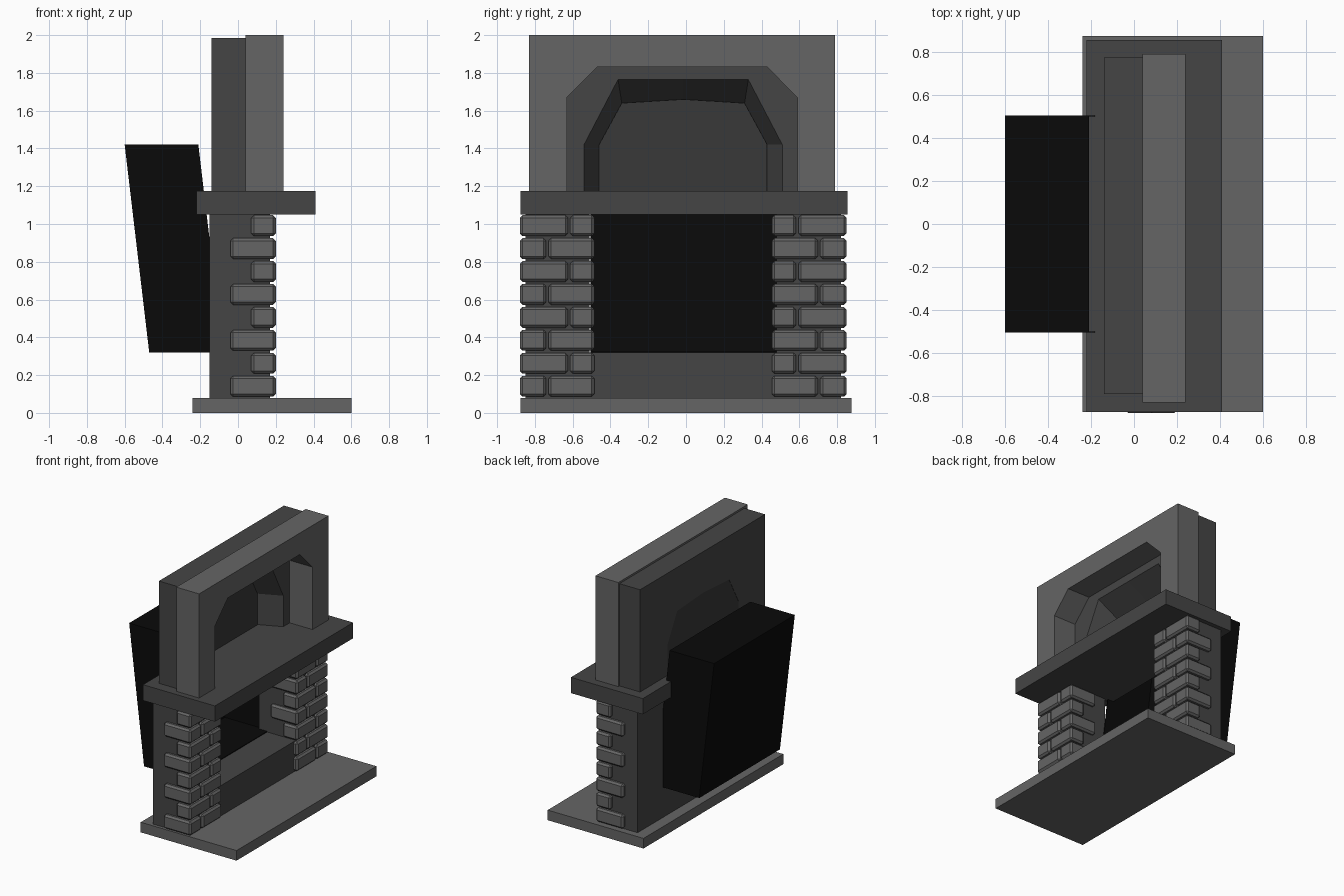
import bpy, bmesh

if "Cube" in bpy.data.objects:
    bpy.data.objects.remove(bpy.data.objects["Cube"])


def material(name, v):
    m = bpy.data.materials.new(name)
    m.diffuse_color = (v, v, v, 1)
    m.use_nodes = True
    m.node_tree.nodes["Principled BSDF"].inputs["Base Color"].default_value = m.diffuse_color
    return m


LIGHT = material("light_stone", 0.13)
DARK = material("dark_stone", 0.06)
NICHE = material("niche_stone", 0.04)
SOOT = material("soot", 0.003)
MID = -0.015  # y centre of the chimney breast


def finish(bm, name, mat):
    bmesh.ops.recalc_face_normals(bm, faces=bm.faces)
    me = bpy.data.meshes.new(name)
    bm.to_mesh(me)
    bm.free()
    me.materials.append(mat)
    ob = bpy.data.objects.new(name, me)
    bpy.context.collection.objects.link(ob)
    return ob


def add_box(bm, x0, x1, y0, y1, z0, z1):
    vs = bmesh.ops.create_cube(bm, size=1)["verts"]
    for v in vs:
        v.co.x = x1 if v.co.x > 0 else x0
        v.co.y = y1 if v.co.y > 0 else y0
        v.co.z = z1 if v.co.z > 0 else z0


def box(name, mat, *dims):
    bm = bmesh.new()
    add_box(bm, *dims)
    return finish(bm, name, mat)


def prism(name, mat, front, xf, back, xb):
    """Loft between two (y, z) outlines lying at x = xf and x = xb."""
    bm = bmesh.new()
    a = [bm.verts.new((xf, y, z)) for y, z in front]
    b = [bm.verts.new((xb, y, z)) for y, z in back]
    bm.faces.new(a)
    bm.faces.new(b[::-1])
    for i in range(len(a)):
        j = (i + 1) % len(a)
        bm.faces.new((a[i], b[i], b[j], a[j]))
    return finish(bm, name, mat)


def rect(y0, y1, z0, z1):
    return [(y0, z0), (y0, z1), (y1, z1), (y1, z0)]


# Base slab and mantel shelf
box("base_slab", LIGHT, -0.24, 0.60, -0.875, 0.875, 0, 0.08)
box("mantel", DARK, -0.22, 0.41, -0.875, 0.855, 1.05, 1.175)

# Masonry core: two pillars joined by a low hearth wall
core = rect(-0.85, 0.82, 0.08, 1.05) + [(0.48, 0.08), (-0.51, 0.08)]
core = [(-0.85, 0.08), (-0.85, 1.05), (-0.51, 1.05), (-0.51, 0.32),
        (0.48, 0.32), (0.48, 1.05), (0.82, 1.05), (0.82, 0.08)]
prism("masonry_core", DARK, core, 0.17, core, -0.15)

# Chamfered quoin bricks, alternating long and short, mirrored to both pillars
bm = bmesh.new()
for k in range(8):
    z = 0.086 + 0.1215 * k
    split, outer_d, inner_d = ((-0.74, 0.24, 0.13), (-0.625, 0.13, 0.24))[k % 2]
    for y0, y1, d in ((-0.88, split, outer_d), (split + 0.012, -0.485, inner_d)):
        add_box(bm, 0.20 - d, 0.20, y0, y1, z, z + 0.11)
bmesh.ops.bevel(bm, geom=bm.edges[:], offset=0.014, segments=1, affect='EDGES')
copy = bmesh.ops.duplicate(bm, geom=bm.verts[:] + bm.edges[:] + bm.faces[:])
for v in copy["geom"]:
    if isinstance(v, bmesh.types.BMVert):
        v.co.y = 2 * MID - v.co.y
finish(bm, "corner_bricks", LIGHT)

# Front overmantel slab with a chamfered arch opening
arch = [(0.59, 1.175), (0.59, 1.67), (0.43, 1.83),
        (-0.47, 1.83), (-0.63, 1.67), (-0.63, 1.175)]
outline = rect(-0.83, 0.79, 1.175, 2.0) + arch
prism("overmantel_front", LIGHT, outline, 0.24, outline, 0.04)

# Rear slab whose opening narrows toward the back
wide = [(0.51, 1.175), (0.51, 1.42), (0.33, 1.765), (MID, 1.765),
        (-0.36, 1.765), (-0.54, 1.42), (-0.54, 1.175)]
narrow = [(0.43, 1.175), (0.43, 1.42), (0.31, 1.64), (MID, 1.66),
          (-0.34, 1.64), (-0.46, 1.42), (-0.46, 1.175)]
outer = rect(-0.79, 0.775, 1.175, 1.985)
prism("overmantel_rear", DARK, outer + wide, 0.04, outer + narrow, -0.14)
prism("niche_panel", NICHE, narrow, -0.13, narrow, -0.138)

# Firebox: open-fronted shell leaning backward
bm = bmesh.new()
add_box(bm, -0.47, -0.08, -0.505, 0.505, 0.32, 1.42)
for v in bm.verts:
    v.co.x -= 0.13 * (v.co.z > 1)
mouth = max(bm.faces, key=lambda f: f.calc_center_median().x)
bm.normal_update()
bmesh.ops.delete(bm, geom=[mouth], context='FACES_ONLY')
me = bpy.data.meshes.new("firebox")
bm.to_mesh(me)
bm.free()
me.materials.append(SOOT)
firebox = bpy.data.objects.new("firebox", me)
bpy.context.collection.objects.link(firebox)
mod = firebox.modifiers.new("thickness", 'SOLIDIFY')
mod.thickness = 0.008
mod.offset = -1
